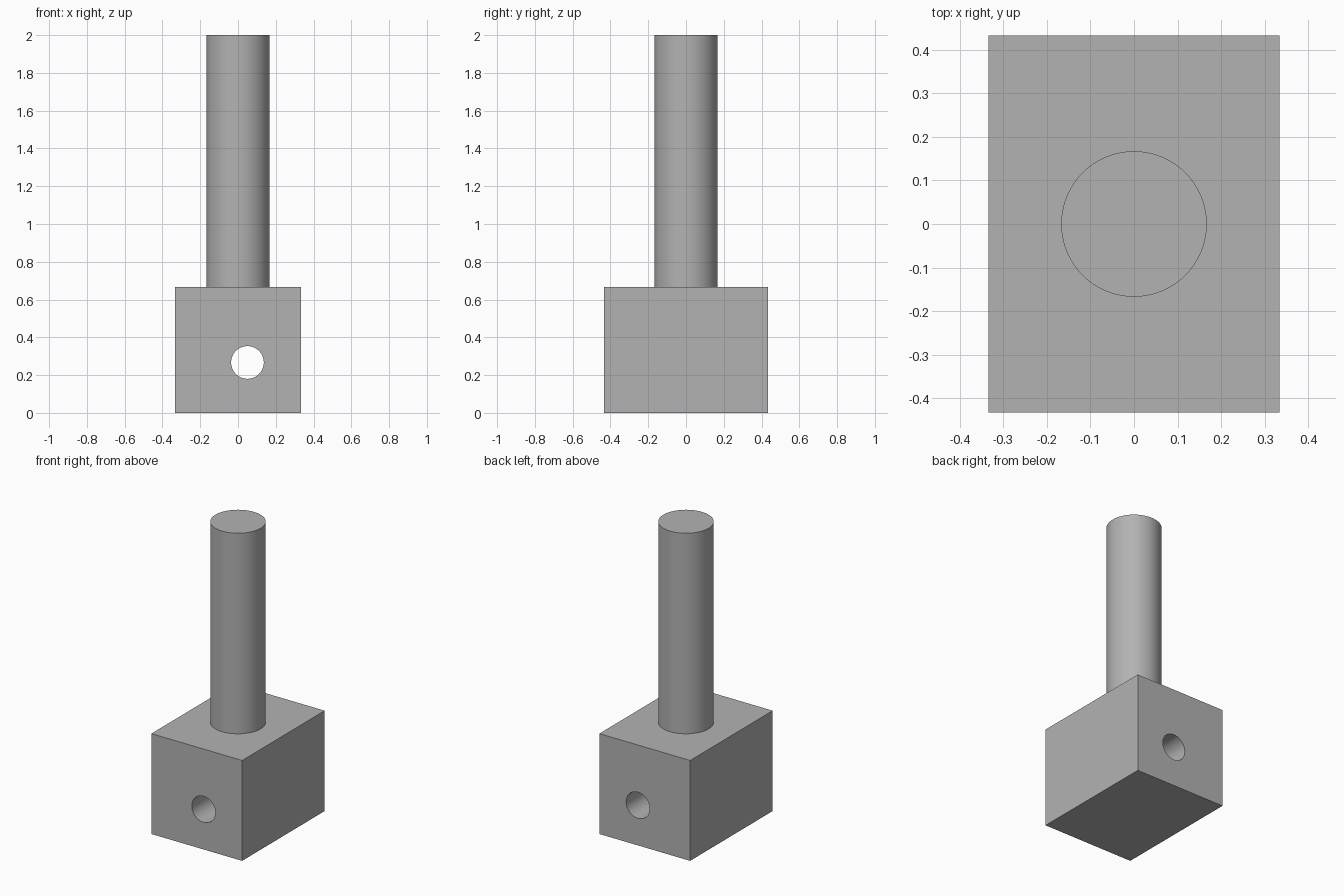
import bpy
from math import radians

# Remove the default object
cube = bpy.data.objects.get("Cube")
if cube:
    bpy.data.objects.remove(cube, do_unlink=True)

BASE_HEIGHT = 0.667
HOLE_X, HOLE_Z, HOLE_RADIUS = 0.05, 0.267, 0.0865

# Single plain grey
grey = bpy.data.materials.new("plain grey")
grey.use_nodes = True
colour = (0.45, 0.45, 0.45, 1)
grey.diffuse_color = colour
grey.node_tree.nodes["Principled BSDF"].inputs["Base Color"].default_value = colour


def cylinder(name, radius, depth, location, rotation=(0, 0, 0)):
    bpy.ops.mesh.primitive_cylinder_add(vertices=96, radius=radius, depth=depth,
                                        location=location, rotation=rotation)
    obj = bpy.context.object
    obj.name = name
    obj.data.materials.append(grey)
    bpy.ops.object.shade_smooth_by_angle(angle=radians(30))
    return obj


# Rectangular block
bpy.ops.mesh.primitive_cube_add(size=1, location=(0, 0, BASE_HEIGHT / 2))
block = bpy.context.object
block.name = "base_block"
block.scale = (0.667, 0.866, BASE_HEIGHT)
bpy.ops.object.transform_apply(location=False, rotation=False, scale=True)
block.data.materials.append(grey)

# Round hole through the block from front to back
cutter = cylinder("hole_cutter", HOLE_RADIUS, 2, (HOLE_X, 0, HOLE_Z), (radians(90), 0, 0))
bore = block.modifiers.new("bore", "BOOLEAN")
bore.operation = "DIFFERENCE"
bore.solver = "EXACT"
bore.object = cutter
bpy.ops.object.select_all(action="DESELECT")
bpy.context.view_layer.objects.active = block
block.select_set(True)
bpy.ops.object.modifier_apply(modifier="bore")
bpy.data.objects.remove(cutter, do_unlink=True)
bpy.ops.object.shade_smooth_by_angle(angle=radians(30))

# Upright round post
post_height = 2 - BASE_HEIGHT
cylinder("post", 0.167, post_height, (0, 0, BASE_HEIGHT + post_height / 2))
